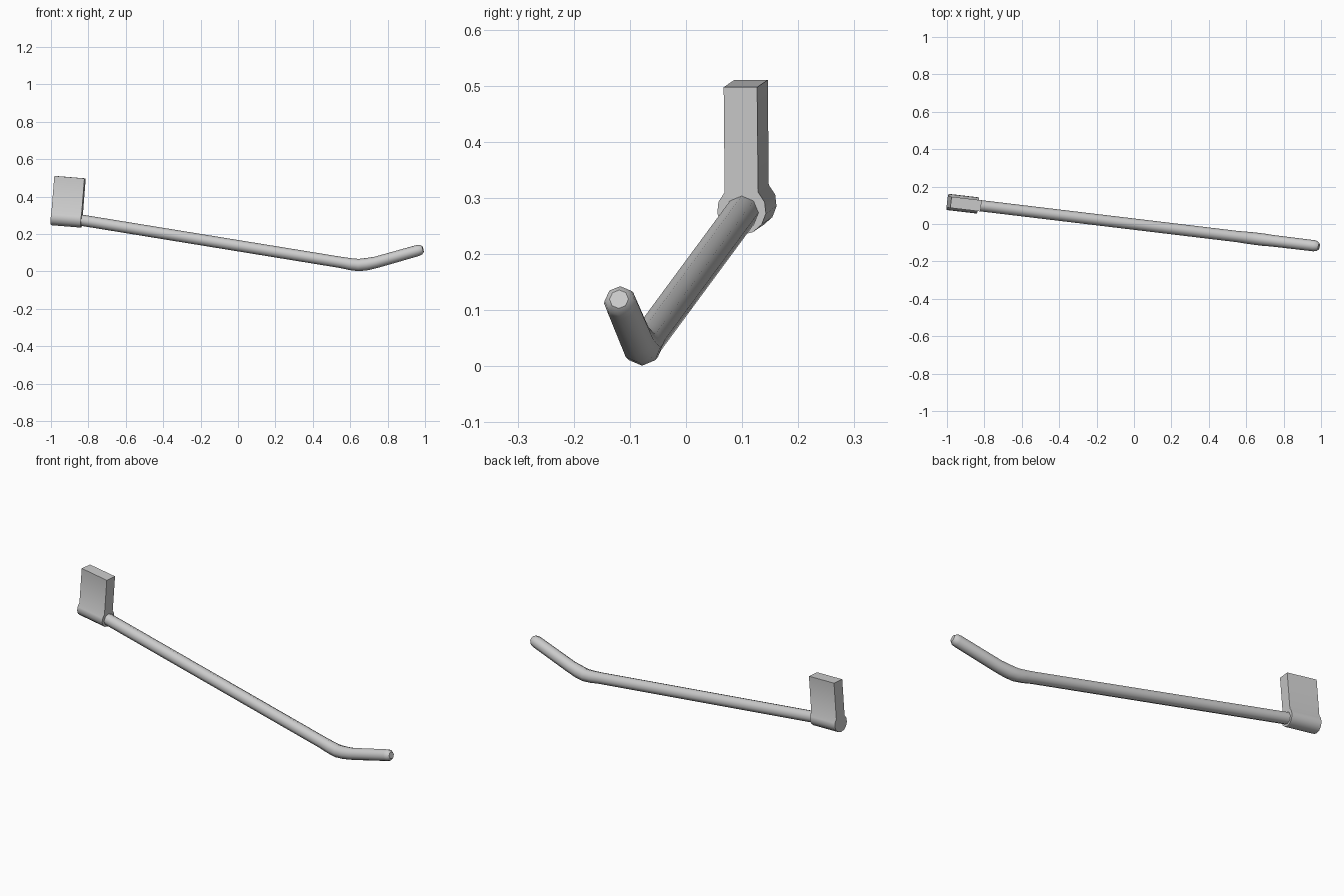
import bpy, bmesh, math
from mathutils import Vector

if "Cube" in bpy.data.objects:
    bpy.data.objects.remove(bpy.data.objects["Cube"])

UP = Vector((0, 0, 1))


def loft(name, rings, smooth_angle):
    """Skin a list of equal point rings and cap both ends."""
    bm = bmesh.new()
    loops = [[bm.verts.new(p) for p in ring] for ring in rings]
    n = len(loops[0])
    for a, b in zip(loops, loops[1:]):
        for i in range(n):
            j = (i + 1) % n
            bm.faces.new((a[i], a[j], b[j], b[i]))
    bm.faces.new(loops[0])
    bm.faces.new(loops[-1])
    bmesh.ops.recalc_face_normals(bm, faces=bm.faces)
    mesh = bpy.data.meshes.new(name)
    bm.to_mesh(mesh)
    bm.free()
    obj = bpy.data.objects.new(name, mesh)
    bpy.context.collection.objects.link(obj)
    bpy.ops.object.select_all(action='DESELECT')
    obj.select_set(True)
    bpy.context.view_layer.objects.active = obj
    bpy.ops.object.shade_smooth_by_angle(angle=math.radians(smooth_angle))
    return obj


def place(profile, centre, tangent):
    """Put a (side, up) profile square to a direction."""
    side = UP.cross(tangent).normalized()
    up = tangent.cross(side).normalized()
    return [centre + side * s + up * u for s, u in profile]


# Bent shaft: eight-sided tube with a rounded tip; x, z, radius along the path
path = [(-0.845, 0.275, 0.030), (0.55, 0.048, 0.030), (0.60, 0.039, 0.032),
        (0.645, 0.034, 0.033), (0.69, 0.039, 0.033), (0.74, 0.049, 0.031),
        (0.962, 0.112, 0.030), (0.978, 0.1165, 0.027), (0.989, 0.1195, 0.017)]
points = [Vector((x, 0.1 - 0.12 * (x + 0.84), z)) for x, z, r in path]
rings = []
for i, p in enumerate(points):
    tangent = (points[min(i + 1, len(points) - 1)] - points[max(i - 1, 0)]).normalized()
    r = path[i][2]
    octagon = [(r * math.sin(k * math.pi / 4), r * math.cos(k * math.pi / 4))
               for k in range(8)]
    rings.append(place(octagon, p, tangent))
loft("bent_shaft", rings, 50)

# End block: flat plate growing out of a rounded hub
half, radius, height = 0.030, 0.044, 0.220
neck = math.asin(half / radius)
steps = 10
profile = [(half, height)]
for k in range(steps + 1):
    a = neck + (2 * math.pi - 2 * neck) * k / steps
    profile.append((radius * math.sin(a), radius * math.cos(a)))
profile.append((-half, height))
back, front = Vector((-0.996, 0.118, 0.291)), Vector((-0.835, 0.099, 0.278))
axis = (front - back).normalized()
loft("end_block", [place(profile, c, axis) for c in (back, front)], 40)
